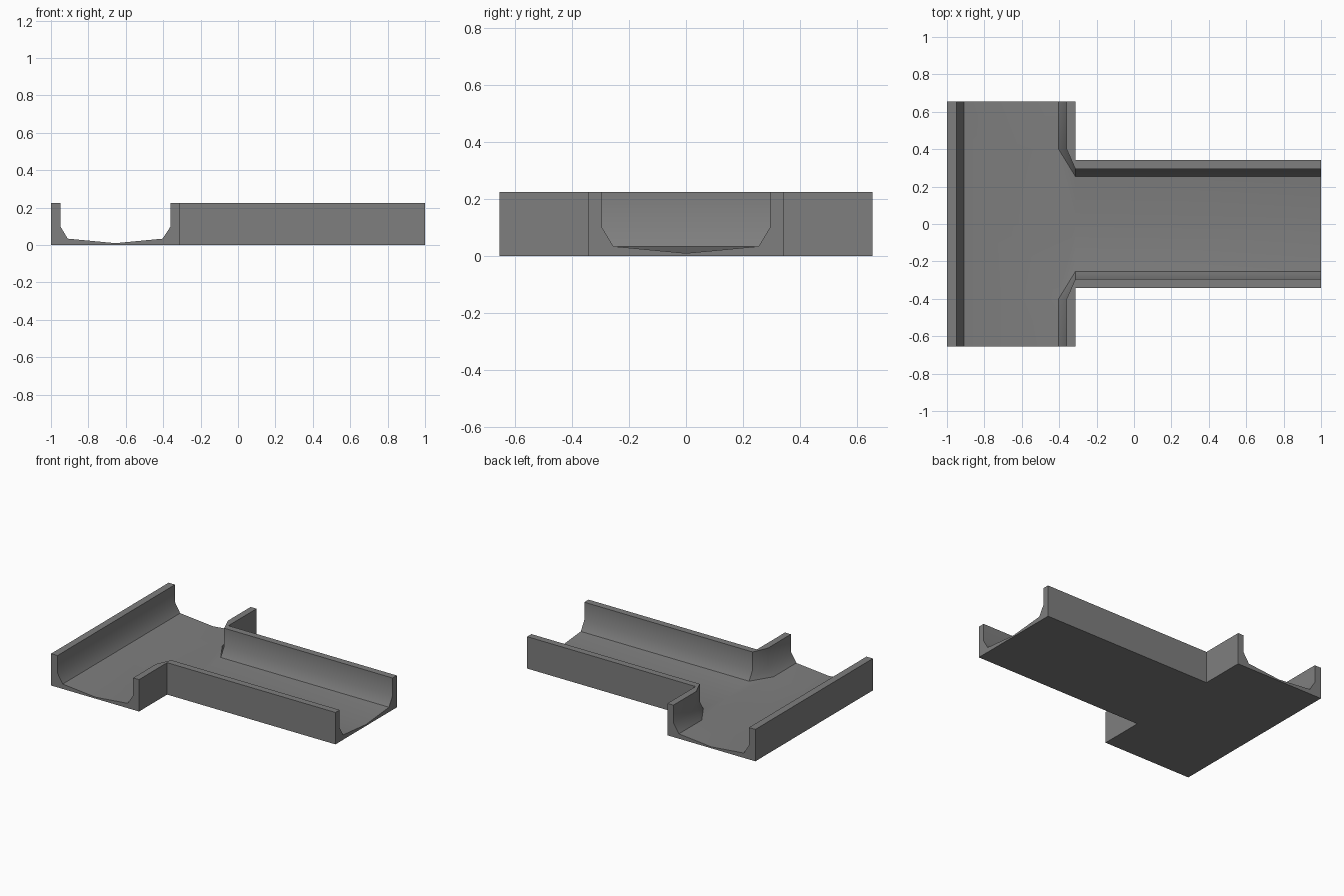
import bpy
import bmesh
import math

cube = bpy.data.objects.get("Cube")
if cube:
    bpy.data.objects.remove(cube, do_unlink=True)

# Main dimensions
TOP, MID, FOOT, LOW = 0.225, 0.10, 0.034, 0.01   # heights of the trough section
ARM = 0.655                                       # half length of the cross channel
AXIS = -0.655                                     # centre line of the cross channel
CORNER = -0.314                                   # plane where the stem begins
BEND = 0.40                                       # where the corner starts to turn

grey = bpy.data.materials.new("stone_grey")
grey.use_nodes = True
colour = (0.21, 0.21, 0.21, 1)
grey.diffuse_color = colour
grey.node_tree.nodes["Principled BSDF"].inputs["Base Color"].default_value = colour

bm = bmesh.new()


def face(*points):
    return bm.faces.new([bm.verts.new(p) for p in points])


def ring(outer, lip, foot):
    """Wall section: outer base, outer top, inner lip, inner bend, floor edge."""
    return [(*outer, 0), (*outer, TOP), (*lip, TOP), (*lip, MID), (*foot, FOOT)]


def sweep(rings):
    for a, b in zip(rings, rings[1:]):
        for i in range(len(a) - 1):
            face(a[i], a[i + 1], b[i + 1], b[i])


def low(x, y):
    return (x, y, LOW)


# Straight back wall of the cross channel
back = [ring((-1, y), (-0.95, y), (-0.91, y)) for y in (-ARM, ARM)]
sweep(back)
face(back[0][-1], back[1][-1], *[low(AXIS, y) for y in (ARM, BEND, 0, -BEND, -ARM)])

# Two mirrored corner walls with their floors and end caps
corners = []
for s in (-1, 1):
    rings = [ring((CORNER, s * y), (-0.36, s * y), (-0.403, s * y)) for y in (ARM, BEND)]
    rings += [ring((x, s * 0.342), (x, s * 0.295), (x, s * 0.255)) for x in (CORNER, 1)]
    sweep(rings)
    corners.append(rings)
    feet = [r[-1] for r in rings]
    face(feet[0], feet[1], low(AXIS, s * BEND), low(AXIS, s * ARM))
    face(feet[1], low(CORNER, 0), low(AXIS, 0), low(AXIS, s * BEND))
    face(feet[1], feet[2], low(CORNER, 0))
    face(feet[2], feet[3], low(1, 0), low(CORNER, 0))
    face(*back[0 if s < 0 else 1], low(AXIS, s * ARM), *reversed(rings[0]))

# Stem end cap and flat underside
front, rear = corners
face(*front[-1], low(1, 0), *reversed(rear[-1]))
face(back[0][0], *[r[0] for r in front], *[r[0] for r in reversed(rear)], back[1][0])

bmesh.ops.remove_doubles(bm, verts=bm.verts[:], dist=0.0005)
bmesh.ops.recalc_face_normals(bm, faces=bm.faces[:])
mesh = bpy.data.meshes.new("channel_junction")
bm.to_mesh(mesh)
bm.free()
mesh.materials.append(grey)

channel = bpy.data.objects.new("channel_junction", mesh)
bpy.context.collection.objects.link(channel)
bpy.ops.object.select_all(action="DESELECT")
channel.select_set(True)
bpy.context.view_layer.objects.active = channel
bpy.ops.object.shade_smooth_by_angle(angle=math.radians(35))
